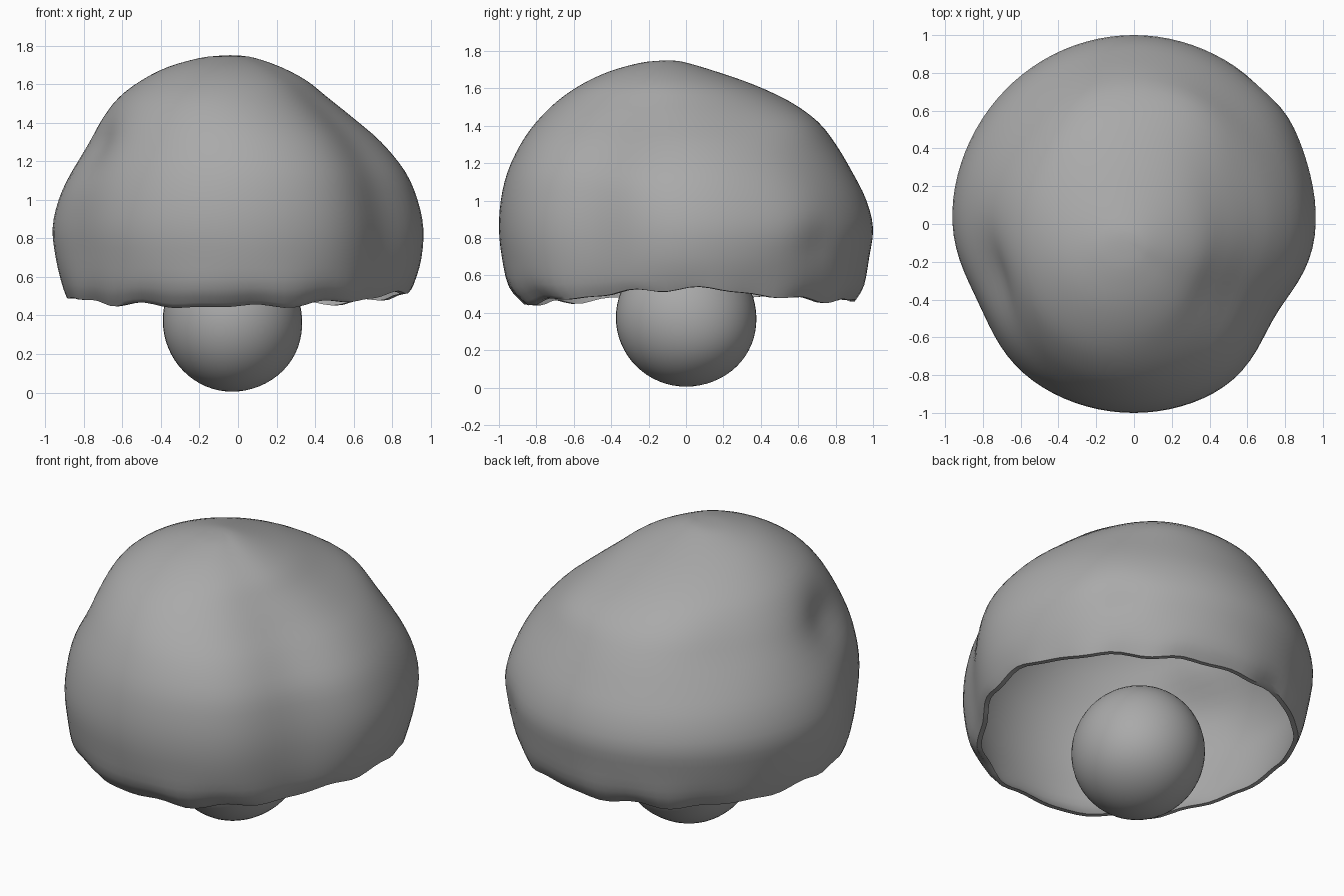
import bpy, bmesh
from math import radians, sin, cos, pi, exp

if "Cube" in bpy.data.objects:
    bpy.data.objects.remove(bpy.data.objects["Cube"])

SEGS = 96

def spline(a, b, c, d, u):
    """Smooth interpolation from b to c."""
    return b + .5*u*(c - a + u*(2*a - 5*b + 4*c - d + u*(3*(b - c) + d - a)))

def cyc(keys, t):
    """Periodic interpolation of evenly spaced keys, t in 0..1."""
    f = t * len(keys)
    i = int(f)
    return spline(*(keys[(i + k) % len(keys)] for k in (-1, 0, 1, 2)), f - i)

# Plain grey finish
grey = bpy.data.materials.new("dark_grey")
grey.diffuse_color = (.40, .40, .40, 1)
grey.use_nodes = True
grey.node_tree.nodes["Principled BSDF"].inputs["Base Color"].default_value = grey.diffuse_color

def finish(bm, name, angle):
    bmesh.ops.recalc_face_normals(bm, faces=bm.faces)
    me = bpy.data.meshes.new(name)
    bm.to_mesh(me)
    bm.free()
    me.materials.append(grey)
    ob = bpy.data.objects.new(name, me)
    bpy.context.collection.objects.link(ob)
    bpy.ops.object.select_all(action='DESELECT')
    ob.select_set(True)
    bpy.context.view_layer.objects.active = ob
    bpy.ops.object.shade_smooth_by_angle(angle=radians(angle))

# Cap outline: height, then reach towards right, back, left, front
PROFILE = [
    (0.47, .90, .90, .89, .87), (0.55, .92, .95, .915, .95),
    (0.70, .955, .98, .95, .985), (0.85, .965, 1.0, .967, 1.0),
    (1.00, .935, .965, .935, .99), (1.15, .87, .89, .87, .955),
    (1.30, .75, .80, .785, .885), (1.42, .61, .70, .71, .80),
    (1.53, .47, .55, .62, .69), (1.62, .355, .36, .50, .56),
    (1.69, .22, .16, .36, .41), (1.735, .09, .01, .20, .25),
    (1.747, .02, -.05, .10, .15)]

# Dents and bumps: azimuth, height, angular width, height width, amount
DENTS = [(328, 0.90, 18, .55, -.085), (340, 1.35, 18, .20, -.035),
         (206, 0.85, 18, .30, -.05), (197, 1.27, 17, .15, -.06),
         (38, 0.90, 14, .30, .02), (45, 0.78, 8, .12, -.02),
         (140, 1.35, 20, .20, -.02), (55, 1.44, 24, .12, .045)]

RIM = [.53, .47, .47, .48, .50, .46, .445, .48]   # rim height every 45 degrees
WALL = .03

def dent(a, z):
    total = 0
    for az, h, wa, wh, amt in DENTS:
        d = (a * 180 / pi - az + 180) % 360 - 180
        total += amt * exp(-(d / wa) ** 2 - ((z - h) / wh) ** 2)
    return total

def loft(bm, rings, start, end):
    loops = [[bm.verts.new(p) for p in ring] for ring in rings]
    for lo, hi in zip(loops, loops[1:]):
        for i in range(SEGS):
            j = (i + 1) % SEGS
            bm.faces.new((lo[i], lo[j], hi[j], hi[i]))
    for ring, tip in ((loops[0], start), (loops[-1], end)):
        v = bm.verts.new(tip)
        for i in range(SEGS):
            bm.faces.new((ring[i], ring[(i + 1) % SEGS], v))

# Cap dome with wavy rim
STEPS = 3
rings = []
for k in range((len(PROFILE) - 1) * STEPS + 1):
    i = min(k // STEPS, len(PROFILE) - 2)
    q = [PROFILE[max(0, min(len(PROFILE) - 1, i + d))] for d in (-1, 0, 1, 2)]
    z, right, back, left, front = (spline(*c, k / STEPS - i) for c in zip(*q))
    w = max(0, 1 - (z - .47) / .25) ** 2
    ring = []
    for s in range(SEGS):
        a = 2 * pi * s / SEGS
        rim = cyc(RIM, s / SEGS) + .008 * sin(11 * a) + .007 * sin(17 * a + 1)
        r = dent(a, z) + w * .006 * sin(13 * a)
        ring.append(((right - left) / 2 + ((right + left) / 2 + r) * cos(a),
                     (back - front) / 2 + ((back + front) / 2 + r) * sin(a),
                     z + w * (rim - .47)))
    rings.append(ring)

# Hollow inside of the cap follows the dome as a thin shell
k = 1 - WALL
inner = [[(x * k, y * k, .47 + (z - .47) * (1 - WALL * .9)) for x, y, z in ring]
         for ring in rings]
bm = bmesh.new()
loft(bm, inner[::-1] + rings, (-.04, -.095, 1.715), (-.04, -.097, 1.75))
finish(bm, "mushroom_cap", 50)

# Rounded stem, slightly lopsided
bm = bmesh.new()
bmesh.ops.create_uvsphere(bm, u_segments=48, v_segments=32, radius=1)
for v in bm.verts:
    x, y, z = v.co
    f = 1 + .06 * max(0, .6 * x + .5 * y - .62 * z) ** 4
    v.co = (-.03 + .36 * x * f, .375 * y * f, .375 + .37 * z)
finish(bm, "stem", 60)
